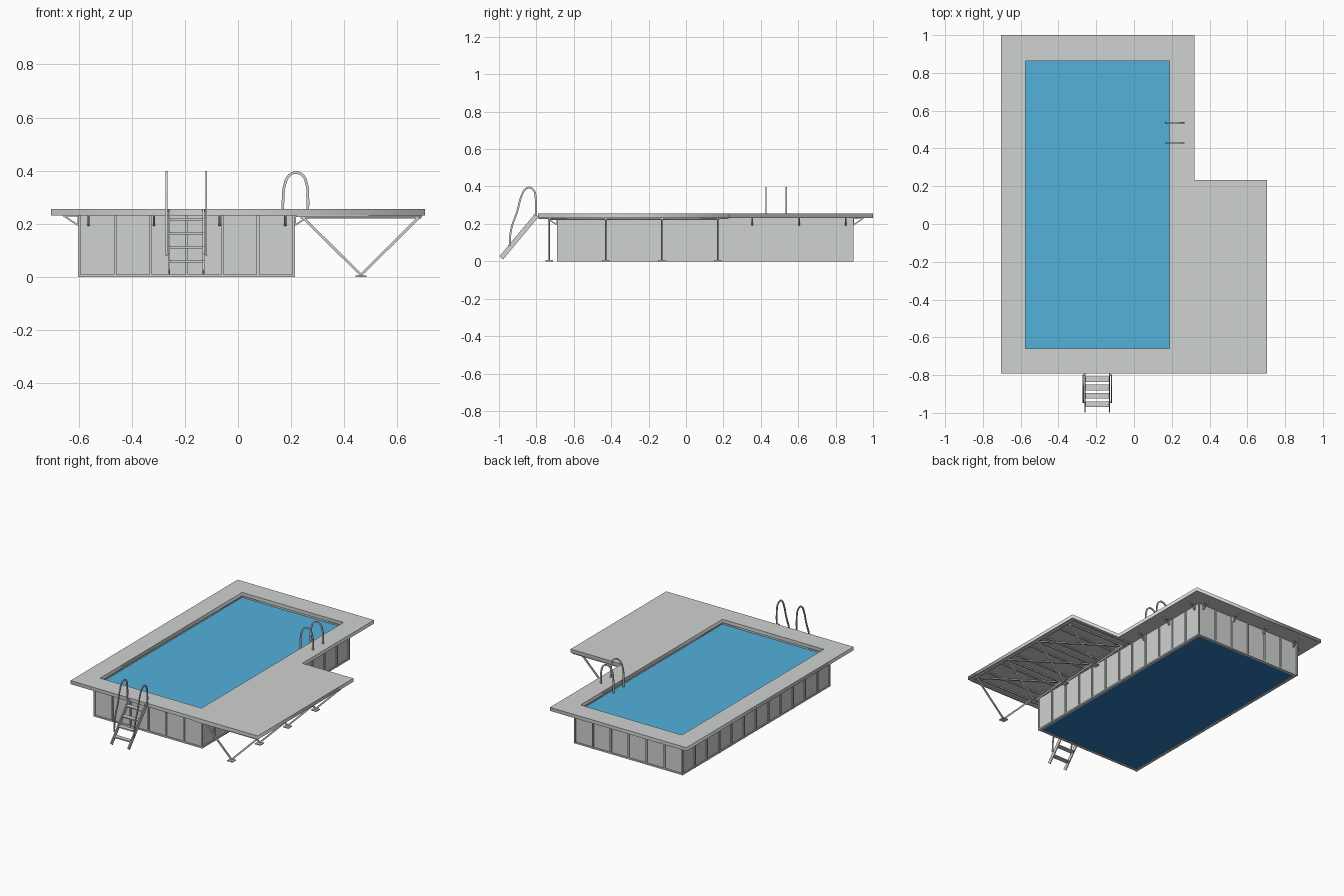
import bpy, bmesh
from mathutils import Vector

cube = bpy.data.objects.get("Cube")
if cube:
    bpy.data.objects.remove(cube)


def material(name, rgb):
    m = bpy.data.materials.new(name)
    m.use_nodes = True
    m.diffuse_color = (*rgb, 1)
    m.node_tree.nodes["Principled BSDF"].inputs["Base Color"].default_value = (*rgb, 1)
    return m


GREY = material("light grey", (0.63, 0.645, 0.64))
BLUE = material("water blue", (0.085, 0.44, 0.72))
FLOOR = material("deep blue", (0.03, 0.2, 0.51))


def finish(name, bm, mat):
    me = bpy.data.meshes.new(name)
    bm.to_mesh(me)
    bm.free()
    me.materials.append(mat)
    ob = bpy.data.objects.new(name, me)
    bpy.context.collection.objects.link(ob)
    return ob


def add_box(bm, lo, hi):
    lo, hi = Vector(lo), Vector(hi)
    for v in bmesh.ops.create_cube(bm, size=1)["verts"]:
        v.co = (lo + hi) / 2 + v.co * (hi - lo)


def add_bar(bm, a, b, w, t, up=(0, 0, 1)):
    """Rectangular bar from a to b: w across, t thick towards up."""
    a, b = Vector(a), Vector(b)
    along = b - a
    side = along.cross(Vector(up)).normalized()
    top = side.cross(along).normalized()
    for v in bmesh.ops.create_cube(bm, size=1)["verts"]:
        x, y, z = v.co
        v.co = (a + b) / 2 + along * x + side * (y * w) + top * (z * t)


def to_mesh(ob):
    bpy.ops.object.select_all(action="DESELECT")
    ob.select_set(True)
    bpy.context.view_layer.objects.active = ob
    bpy.ops.object.convert(target="MESH")
    return bpy.context.object


def flat_rail(name, points, axis, width=0.01, thick=0.006):
    """Flat bar bent along a smooth path lying in the plane across axis."""
    cu = bpy.data.curves.new(name, "CURVE")
    cu.dimensions, cu.resolution_u = "3D", 5
    sp = cu.splines.new("BEZIER")
    sp.bezier_points.add(len(points) - 1)
    for p, co in zip(sp.bezier_points, points):
        p.co = co
        p.handle_left_type = p.handle_right_type = "AUTO"
    path = bpy.data.objects.new(name, cu)
    bpy.context.collection.objects.link(path)
    path = to_mesh(path)
    line = [v.co.copy() for v in path.data.vertices]
    bpy.data.objects.remove(path)
    bm = bmesh.new()
    axis, rings = Vector(axis), []
    for i, p in enumerate(line):
        along = line[min(i + 1, len(line) - 1)] - line[max(i - 1, 0)]
        out = along.cross(axis).normalized() * width / 2
        rings.append([bm.verts.new(p + out * s + axis * thick / 2 * t)
                      for s, t in ((1, 1), (1, -1), (-1, -1), (-1, 1))])
    for r, q in zip(rings, rings[1:]):
        for k in range(4):
            bm.faces.new((r[k], r[k - 1], q[k - 1], q[k]))
    bm.faces.new(rings[0])
    bm.faces.new(rings[-1])
    bmesh.ops.recalc_face_normals(bm, faces=bm.faces)
    bpy.context.view_layer.objects.active = ob = finish(name, bm, GREY)
    ob.select_set(True)
    bpy.ops.object.shade_smooth_by_angle()
    ob.select_set(False)


# Main dimensions
X0, X1, Y0, Y1 = -0.602, 0.215, -0.69, 0.895      # basin
DECK_LOW, DECK_TOP = 0.232, 0.256
RIB = 0.008

# L-shaped deck with the pool opening
cu = bpy.data.curves.new("deck", "CURVE")
cu.dimensions, cu.fill_mode = "2D", "BOTH"
cu.extrude = (DECK_TOP - DECK_LOW) / 2
outer = [(-0.703, -0.792), (0.703, -0.792), (0.703, 0.232), (0.321, 0.232), (0.321, 1), (-0.703, 1)]
hole = [(-0.574, -0.658), (-0.574, 0.864), (0.187, 0.864), (0.187, -0.658)]
for loop in (outer, hole):
    sp = cu.splines.new("POLY")
    sp.points.add(len(loop) - 1)
    sp.use_cyclic_u = True
    for p, (x, y) in zip(sp.points, loop):
        p.co = (x, y, 0, 1)
cu.materials.append(GREY)
deck = bpy.data.objects.new("deck", cu)
bpy.context.collection.objects.link(deck)
deck.location.z = (DECK_TOP + DECK_LOW) / 2
to_mesh(deck)

# Water body, with the pool floor as its underside
bm = bmesh.new()
add_box(bm, (X0 + 0.02, Y0 + 0.02, 0.003), (X1 - 0.02, Y1 - 0.02, 0.216))
water = finish("water", bm, BLUE)
water.data.materials.append(FLOOR)
for face in water.data.polygons:
    face.material_index = int(face.normal.z < -0.5)

# Wall panels, set back behind the ribs
bm = bmesh.new()
a0, a1, b0, b1 = X0 + RIB, X1 - RIB, Y0 + RIB, Y1 - RIB
for lo, hi in (((a0, b0), (a1, b0 + 0.012)), ((a0, b1 - 0.012), (a1, b1)),
               ((a0, b0 + 0.012), (a0 + 0.012, b1 - 0.012)),
               ((a1 - 0.012, b0 + 0.012), (a1, b1 - 0.012))):
    add_box(bm, (*lo, 0), (*hi, DECK_LOW))
finish("wall_panels", bm, GREY)

# Upright ribs and bottom rails around the wall
bm = bmesh.new()
NX, NY, W, SET = 6, 12, 0.01, 0.002
for i in range(NX + 1):
    x = X0 + (X1 - X0 - W) * i / NX
    for y in (Y0, Y1 - RIB):
        add_box(bm, (x, y, 0), (x + W, y + RIB, DECK_LOW))
for i in range(NY + 1):
    y = Y0 + (Y1 - Y0 - W) * i / NY
    for x in (X0, X1 - RIB):
        add_box(bm, (x, y, 0), (x + RIB, y + W, DECK_LOW))
for y in (Y0 + SET, Y1 - RIB):
    add_box(bm, (X0 + SET, y, 0), (X1 - SET, y + RIB - SET, 0.01))
for x in (X0 + SET, X1 - RIB):
    add_box(bm, (x, Y0 + SET, 0), (x + RIB - SET, Y1 - SET, 0.01))
finish("wall_ribs", bm, GREY)

# Diagonal brackets carrying the deck overhang
bm = bmesh.new()


def bracket(x, y, nx, ny):
    wall, out = Vector((x, y, 0.195)), Vector((nx, ny, 0))
    end = wall + out * 0.055 + Vector((0, 0, 0.036))
    add_bar(bm, wall, end, 0.008, 0.006)
    add_bar(bm, wall, wall + Vector((0, 0, 0.036)), 0.008, 0.006, up=out)
    add_bar(bm, wall + Vector((0, 0, 0.034)), end, 0.008, 0.005)


for i in range(4):
    x = -0.563 + 0.247 * i
    bracket(x, Y0, 0, -1)
    bracket(x, Y1, 0, 1)
for i in range(7):
    y = 0.855 - 0.25 * i
    bracket(X0, y, -1, 0)
    if y > 0.3:
        bracket(X1, y, 1, 0)
finish("deck_brackets", bm, GREY)

# Frame under the wide side of the deck, with V legs on foot plates
frame_y = [-0.73, -0.43, -0.13, 0.17]
bm = bmesh.new()
for x in (0.24, 0.685):
    add_box(bm, (x - 0.007, -0.788, 0.225), (x + 0.007, 0.228, DECK_LOW))
for i in range(8):
    y = -0.78 + 0.143 * i
    add_box(bm, (0.22, y - 0.007, 0.225), (0.69, y + 0.007, DECK_LOW))
for y, y2 in zip(frame_y, frame_y[1:]):
    add_bar(bm, (0.685, y, 0.224), (0.24, y2, 0.224), 0.014, 0.006)
finish("deck_joists", bm, GREY)
bm = bmesh.new()
for y in frame_y:
    add_box(bm, (0.235, y - 0.004, 0.222), (0.69, y + 0.004, 0.23))
    for x in (0.24, 0.685):
        add_bar(bm, (0.463, y, 0.008), (x, y, 0.228), 0.008, 0.01)
    add_box(bm, (0.443, y - 0.02, 0), (0.483, y + 0.02, 0.006))
finish("v_legs", bm, GREY)

# Entry ladder at the front
bm = bmesh.new()
LOW, HIGH = Vector((0, -0.988, 0.018)), Vector((0, -0.797, 0.247))
for x in (-0.259, -0.13):
    off = Vector((x, 0, 0))
    add_bar(bm, LOW + off, HIGH + off, 0.006, 0.026)
for t in (0.18, 0.41, 0.64, 0.87):
    c = LOW.lerp(HIGH, t)
    add_box(bm, (-0.259, c.y - 0.015, c.z - 0.004), (-0.13, c.y + 0.015, c.z + 0.004))
finish("ladder_steps", bm, GREY)
rail = [(-0.943, 0.082), (-0.935, 0.17), (-0.903, 0.265), (-0.881, 0.345),
        (-0.861, 0.383), (-0.838, 0.394), (-0.814, 0.38), (-0.804, 0.34), (-0.802, 0.245)]
for name, x, inner in (("ladder_handrail_right", -0.269, -0.259),
                       ("ladder_handrail_left", -0.119, -0.13)):
    flat_rail(name, [(x, y, z) for y, z in rail], (1, 0, 0))
    # Pins joining the handrail to the side of the ladder
    bm = bmesh.new()
    for y, z in (rail[0], rail[-1]):
        add_box(bm, (min(x, inner), y - 0.004, z), (max(x, inner), y + 0.004, z + 0.008))
    finish(name + "_pins", bm, GREY)

# Arched grab rails at the pool edge
arch = [(0.17, 0.2), (0.17, 0.3), (0.176, 0.348), (0.193, 0.382), (0.218, 0.393),
        (0.244, 0.382), (0.259, 0.348), (0.263, 0.3), (0.263, 0.25)]
for name, y in (("grab_rail_front", 0.428), ("grab_rail_back", 0.536)):
    flat_rail(name, [(x, y, z) for x, z in arch], (0, 1, 0))
